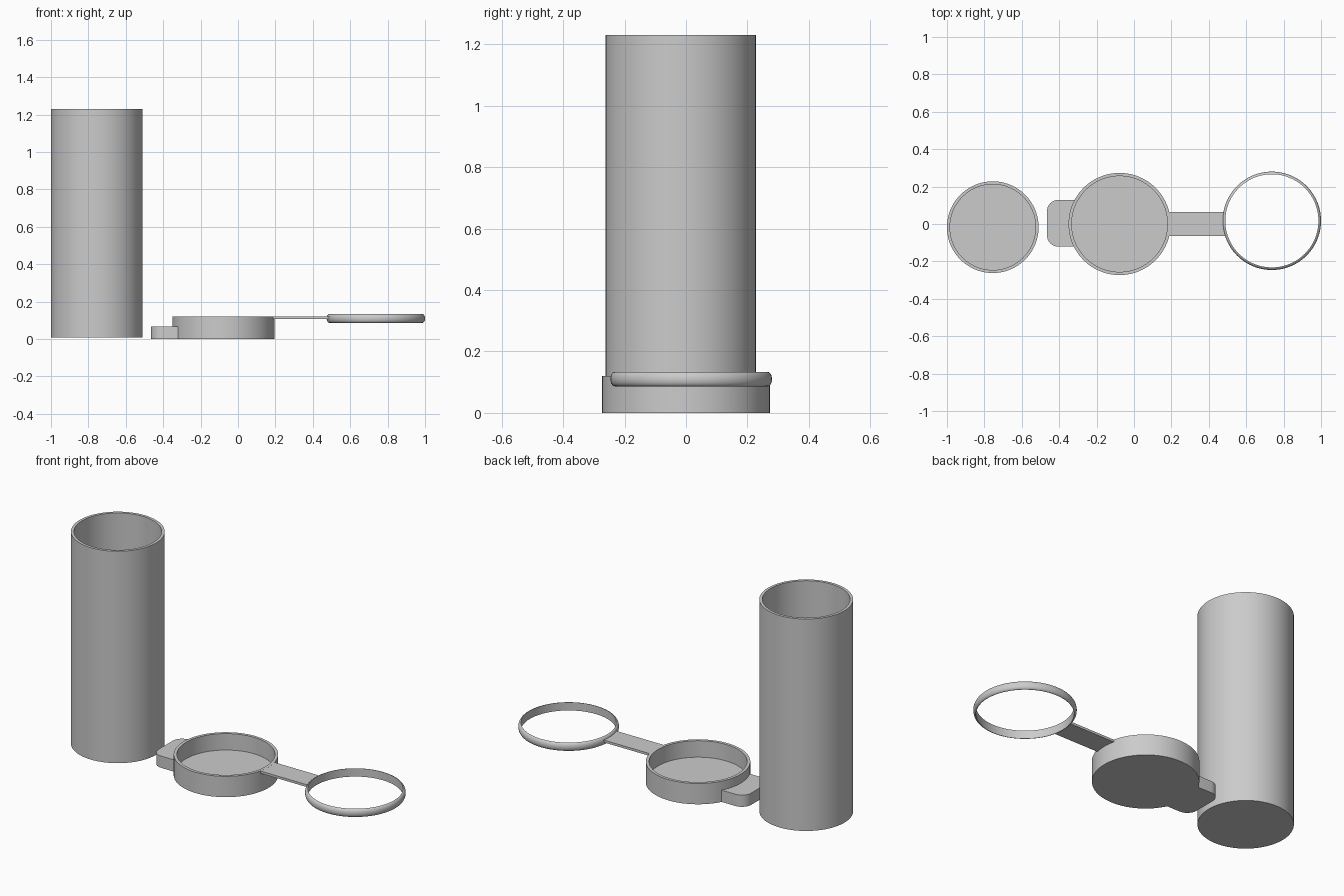
import bpy, bmesh, math
from math import sin, cos, pi

if "Cube" in bpy.data.objects:
    bpy.data.objects.remove(bpy.data.objects["Cube"])

grey = bpy.data.materials.new("plain grey")
grey.use_nodes = True
colour = (0.6, 0.6, 0.6, 1)
grey.diffuse_color = colour
grey.node_tree.nodes["Principled BSDF"].inputs["Base Color"].default_value = colour


def finish(name, bm, location=(0, 0, 0)):
    bmesh.ops.recalc_face_normals(bm, faces=bm.faces)
    mesh = bpy.data.meshes.new(name)
    bm.to_mesh(mesh)
    bm.free()
    mesh.materials.append(grey)
    obj = bpy.data.objects.new(name, mesh)
    obj.location = location
    bpy.context.collection.objects.link(obj)
    bpy.ops.object.select_all(action='DESELECT')
    obj.select_set(True)
    bpy.context.view_layer.objects.active = obj
    bpy.ops.object.shade_smooth_by_angle(angle=math.radians(35))
    return obj


def lathe(name, profile, location, closed=False, sides=96):
    """Spin an (r, z) profile around the vertical axis."""
    bm = bmesh.new()
    verts = [bm.verts.new((r, 0, z)) for r, z in profile]
    edges = [bm.edges.new(pair) for pair in zip(verts, verts[1:])]
    if closed:
        edges.append(bm.edges.new((verts[-1], verts[0])))
    bmesh.ops.spin(bm, geom=verts + edges, cent=(0, 0, 0), axis=(0, 0, 1),
                   angle=2 * pi, steps=sides, use_merge=True)
    bmesh.ops.remove_doubles(bm, verts=bm.verts, dist=1e-5)
    return finish(name, bm, location)


def cup(name, location, outer, inner, height, floor):
    return lathe(name, [(0, 0), (outer, 0), (outer, height), (inner, height),
                        (inner, floor), (0, floor)], location)


def slab(name, outline, z0, z1):
    """Extrude a flat outline from z0 to z1."""
    bm = bmesh.new()
    face = bm.faces.new([bm.verts.new((x, y, z0)) for x, y in outline])
    top = bmesh.ops.extrude_face_region(bm, geom=[face])["geom"]
    bmesh.ops.translate(bm, vec=(0, 0, z1 - z0),
                        verts=[v for v in top if isinstance(v, bmesh.types.BMVert)])
    return finish(name, bm)


# Open containers: tall tube and shallow cap
cap_x, cap_r = -0.077, 0.273
cup("tube", (-0.755, -0.017, 0.008), 0.245, 0.229, 1.222, 0.02)
cup("cap", (cap_x, 0, 0), cap_r, 0.256, 0.12, 0.025)

# Thumb tab: rounded outer corners, inner end hugging the cap wall
tab_y, half, corner = 0.004, 0.125, 0.06
tab = []
for side, start in ((1, pi / 2), (-1, pi)):
    for i in range(9):
        a = start + i * pi / 16
        tab.append((-0.405 + corner * cos(a),
                    tab_y + side * (half - corner) + corner * sin(a)))
for i in range(13):
    y = tab_y - half + 2 * half * i / 12
    tab.append((cap_x - math.sqrt((cap_r - 0.006) ** 2 - y * y), y))
slab("thumb_tab", tab, 0, 0.068)

# Strap joining the cap to the ring
slab("strap", [(0.186, -0.065), (0.486, -0.065), (0.486, 0.065), (0.186, 0.065)],
     0.106, 0.1195)

# Retaining ring: flat inside, rounded outside
ring = [(0.249 + 0.014 * cos(a), 0.0235 * sin(a))
        for a in (-pi / 2 + i * pi / 14 for i in range(15))]
lathe("ring", ring, (0.737, 0.017, 0.11), closed=True)
